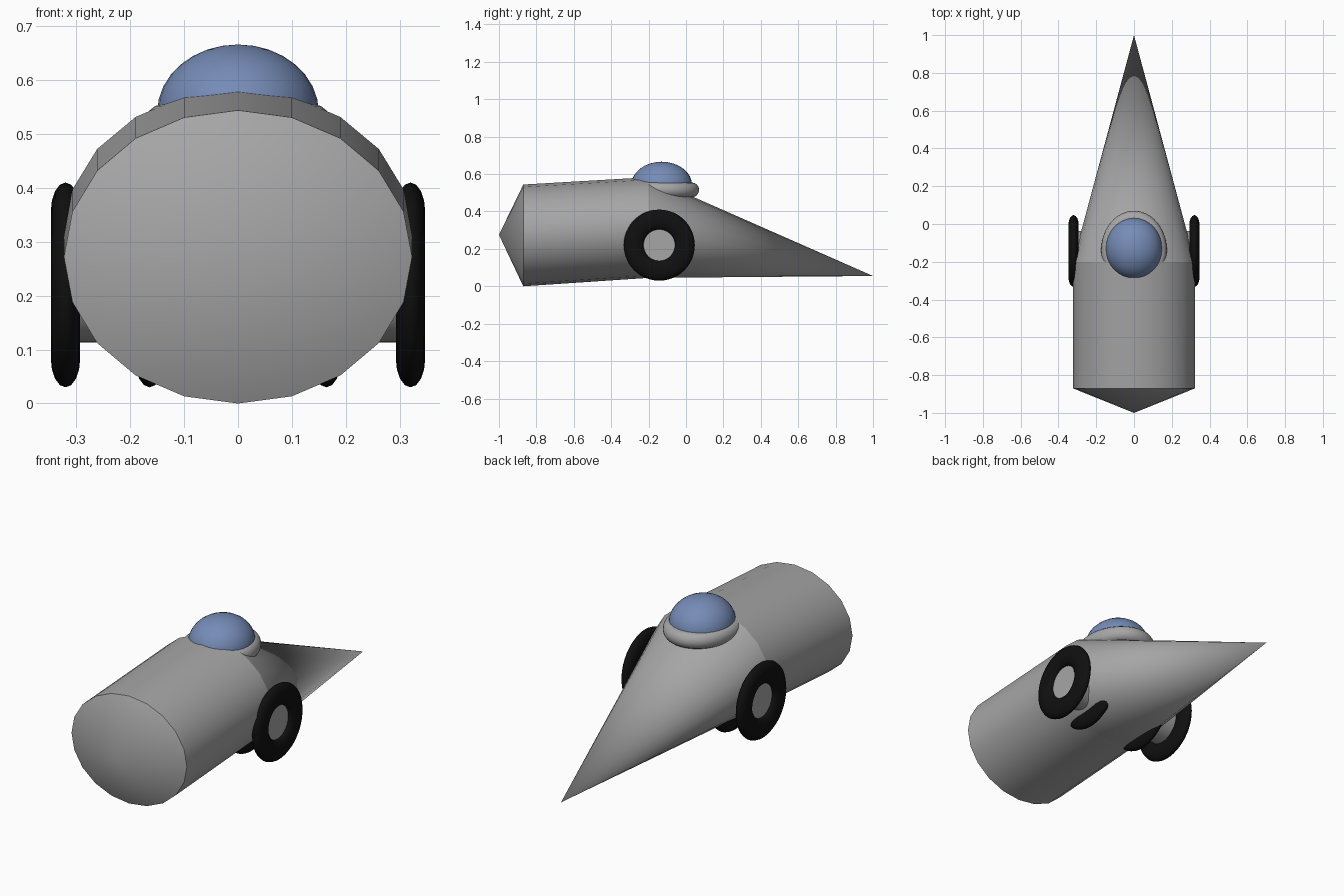
import bpy, bmesh, math
from mathutils import Matrix, Vector

cube = bpy.data.objects.get("Cube")
if cube:
    bpy.data.objects.remove(cube, do_unlink=True)


def make_material(name, rgb):
    mat = bpy.data.materials.new(name)
    mat.use_nodes = True
    mat.diffuse_color = (*rgb, 1)
    mat.node_tree.nodes["Principled BSDF"].inputs["Base Color"].default_value = (*rgb, 1)
    return mat


GREY = make_material("grey metal", (0.38, 0.38, 0.38))
BLUE = make_material("blue glass", (0.18, 0.26, 0.47))
BLACK = make_material("black rubber", (0.005, 0.005, 0.005))


def finish(name, bm, mat, sharp=False):
    bmesh.ops.recalc_face_normals(bm, faces=bm.faces)
    mesh = bpy.data.meshes.new(name)
    bm.to_mesh(mesh)
    bm.free()
    mesh.materials.append(mat)
    obj = bpy.data.objects.new(name, mesh)
    bpy.context.collection.objects.link(obj)
    bpy.ops.object.select_all(action="DESELECT")
    obj.select_set(True)
    bpy.context.view_layer.objects.active = obj
    if sharp:
        bpy.ops.object.shade_smooth_by_angle(angle=math.radians(35))
    else:
        bpy.ops.object.shade_smooth()
    return obj


def ring(bm, y, z, rx, rz, sides=20):
    """Upright oval section with a corner at the very top."""
    turns = [math.tau * i / sides for i in range(sides)]
    return [bm.verts.new((rx * math.sin(a), y, z + rz * math.cos(a))) for a in turns]


def loft(name, a, b):
    """Skin between two sections; a section of one value set is a point."""
    bm = bmesh.new()
    ra = ring(bm, *a)
    n = len(ra)
    if len(b) == 2:
        tip = bm.verts.new((0, *b))
        for i in range(n):
            bm.faces.new((ra[i], ra[(i + 1) % n], tip))
    else:
        rb = ring(bm, *b)
        for i in range(n):
            j = (i + 1) % n
            bm.faces.new((ra[i], ra[j], rb[j], rb[i]))
    return finish(name, bm, GREY)


def torus(name, mat, centre, major, minor, scale, rotation=Matrix(), seg=48, sides=16):
    bm = bmesh.new()
    rows = []
    for i in range(seg):
        a = math.tau * i / seg
        row = []
        for k in range(sides):
            t = math.tau * k / sides
            r = major + minor * math.cos(t)
            row.append(bm.verts.new((r * math.cos(a), r * math.sin(a), minor * math.sin(t))))
        rows.append(row)
    for i in range(seg):
        p, q = rows[i], rows[(i + 1) % seg]
        for k in range(sides):
            m = (k + 1) % sides
            bm.faces.new((p[k], q[k], q[m], p[m]))
    bm.transform(Matrix.Translation(centre) @ rotation @ Matrix.Diagonal((*scale, 1)))
    return finish(name, bm, mat)


# Fuselage: shallow nose cone, barrel and long drooping tail cone
front = (-0.87, 0.272, 0.323, 0.272)
seam = (-0.2, 0.314, 0.323, 0.269)
loft("nose_cone", front, (-1.0, 0.275))
loft("barrel", front, seam)
loft("tail_cone", seam, (1.0, 0.055))

# Cockpit dome and its padded collar
bm = bmesh.new()
bmesh.ops.create_uvsphere(bm, u_segments=32, v_segments=16, radius=1)
bm.transform(Matrix.Translation((0, -0.13, 0.54)) @ Matrix.Diagonal((0.15, 0.163, 0.126, 1)))
finish("cockpit_dome", bm, BLUE)
torus("cockpit_collar", GREY, Vector((0, -0.14, 0.515)), 0.17, 0.04, (0.83, 1, 1))

# Axle, whose ends fill the wheel centres
sideways = Matrix.Rotation(math.pi / 2, 4, "Y")
hub = Vector((0, -0.143, 0.22))
bm = bmesh.new()
bmesh.ops.create_cone(bm, cap_ends=True, segments=32, radius1=0.107, radius2=0.107, depth=0.645)
bm.transform(Matrix.Translation(hub) @ sideways)
finish("axle", bm, GREY, sharp=True)

# Outer wheels, and inner wheels mostly sunk in the belly
for side, sign in (("left", 1), ("right", -1)):
    for place, x in (("outer", 0.32), ("inner", 0.164)):
        torus(f"{side}_{place}_tyre", BLACK, hub + Vector((sign * x, 0, 0)),
              0.1365, 0.0535, (1, 1, 0.51), sideways)
